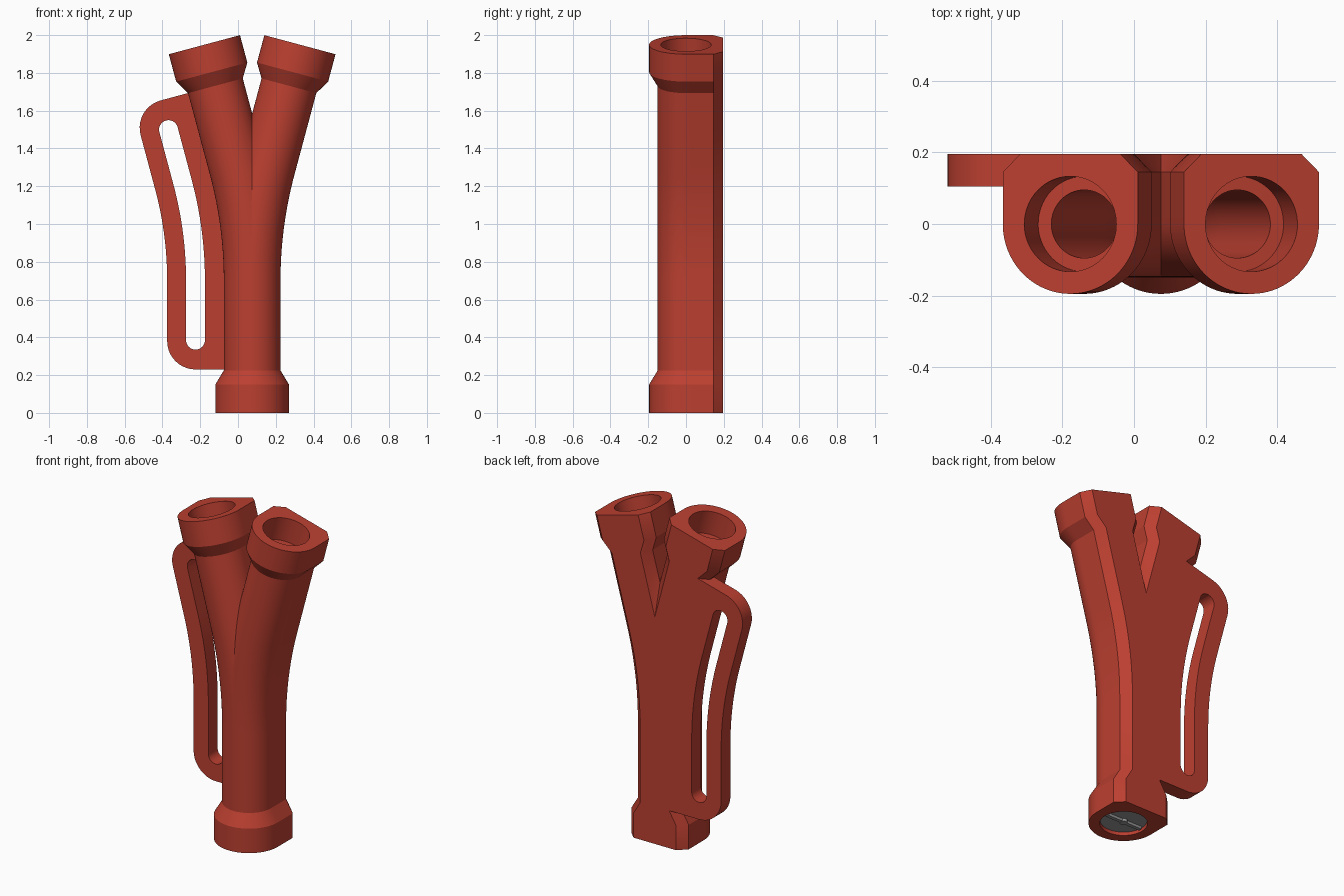
import bpy, bmesh, math

if "Cube" in bpy.data.objects:
    bpy.data.objects.remove(bpy.data.objects["Cube"])

AXIS_X = 0.075            # x of the main tube axis
Z0, R, BEND = 0.70, 2.32, math.radians(15)
ARC = R * BEND
S = 1.979                 # branch length along its centre line
BACK, CHAMFER = 0.195, 0.05
WALL_R, COLLAR_R, BORE_R, SOCKET_R = 0.15, 0.195, 0.095, 0.133


def material(name, rgb):
    m = bpy.data.materials.new(name)
    m.diffuse_color = (*rgb, 1)
    m.use_nodes = True
    m.node_tree.nodes["Principled BSDF"].inputs["Base Color"].default_value = m.diffuse_color
    return m


RED = material("brick red", (0.50, 0.05, 0.03))
GREY = material("metal grey", (0.30, 0.30, 0.30))


def at(s, u):
    """Point at distance s along the bent centre line, u sideways: (x, z)."""
    a = min(max((s - Z0) / R, 0), BEND)
    x, z = R * (1 - math.cos(a)), min(s, Z0) + R * math.sin(a)
    rest = max(s - Z0 - ARC, 0)
    x, z = x + rest * math.sin(a), z + rest * math.cos(a)
    return x + u * math.cos(a), z - u * math.sin(a)


def loft(bm, rings):
    """Skin rings of points, closed in both directions."""
    rows = [[bm.verts.new(p) for p in ring] for ring in rings]
    n = len(rows[0])
    for i, row in enumerate(rows):
        nxt = rows[(i + 1) % len(rows)]
        for j in range(n):
            k = (j + 1) % n
            bm.faces.new((row[j], row[k], nxt[k], nxt[j]))
    bmesh.ops.recalc_face_normals(bm, faces=bm.faces)


def finish(bm, name, mat):
    me = bpy.data.meshes.new(name)
    bm.to_mesh(me)
    bm.free()
    ob = bpy.data.objects.new(name, me)
    bpy.context.collection.objects.link(ob)
    ob.location.x = AXIS_X
    me.materials.append(mat)
    bpy.ops.object.select_all(action='DESELECT')
    ob.select_set(True)
    bpy.context.view_layer.objects.active = ob
    bpy.ops.object.shade_smooth_by_angle(angle=math.radians(30))
    return ob


def split(pts, counts):
    """Polyline through pts with every span divided."""
    out = []
    for (a, b), n in zip(zip(pts, pts[1:]), counts):
        out += [(a[0] + (b[0] - a[0]) * i / n, a[1] + (b[1] - a[1]) * i / n) for i in range(n)]
    return out


def outer_section(r):
    """Round front, straight sides, chamfered flat back."""
    front = [(r * math.cos(t), r * math.sin(t))
             for t in (math.pi + math.pi * i / 40 for i in range(40))]
    c = r - CHAMFER
    y = BACK - CHAMFER
    return front + split([(r, 0), (r, y), (c, BACK), (-c, BACK), (-r, y), (-r, 0)],
                         [6, 3, 12, 3, 6])


ANGLES = [math.atan2(y, x) for x, y in outer_section(WALL_R)]


def ring(s, section):
    return [(at(s, u)[0], y, at(s, u)[1]) for u, y in section]


def bore_section(r):
    return [(r * math.cos(t), r * math.sin(t)) for t in ANGLES]


# Forked tube: one hollow bent branch, cut on the centre plane and mirrored
bends = [Z0 + ARC * i / 20 for i in range(21)]
outside = [(0, COLLAR_R), (0.15, COLLAR_R), (0.225, WALL_R)] + [(s, WALL_R) for s in bends] + \
          [(S - 0.225, WALL_R), (S - 0.15, COLLAR_R), (S, COLLAR_R)]
inside = [(S, SOCKET_R), (S - 0.15, SOCKET_R), (S - 0.15, BORE_R)] + \
         [(s, BORE_R) for s in reversed(bends)] + \
         [(0.15, BORE_R), (0.15, SOCKET_R), (0, SOCKET_R)]
bm = bmesh.new()
loft(bm, [ring(s, outer_section(r)) for s, r in outside] +
     [ring(s, bore_section(r)) for s, r in inside])
bmesh.ops.bisect_plane(bm, geom=bm.verts[:] + bm.edges[:] + bm.faces[:], dist=1e-5,
                       plane_co=(0, 0, 0), plane_no=(1, 0, 0), clear_inner=True)
copy = bmesh.ops.duplicate(bm, geom=bm.verts[:] + bm.edges[:] + bm.faces[:])["geom"]
for v in copy:
    if isinstance(v, bmesh.types.BMVert):
        v.co.x *= -1
bmesh.ops.reverse_faces(bm, faces=[f for f in copy if isinstance(f, bmesh.types.BMFace)])
bmesh.ops.remove_doubles(bm, verts=bm.verts, dist=1e-4)
finish(bm, "forked_tube", RED)


# Side handle: slotted plate following the left branch
def rounded_loop(s0, s1, u0, u1, r_in, r_out):
    corners = [(s0, u0, r_in, 1, 1, 180), (s1, u0, r_in, -1, 1, 270),
               (s1, u1, r_out, -1, -1, 0), (s0, u1, r_out, 1, -1, 90)]
    arcs = [[(s + ds * r + r * math.cos(math.radians(a + 9 * i)),
              u + du * r + r * math.sin(math.radians(a + 9 * i))) for i in range(11)]
            for s, u, r, ds, du, a in corners]
    loop = []
    for i, arc in enumerate(arcs):
        loop += arc[:-1] + split([arc[-1], arcs[(i + 1) % 4][0]], [30 if i % 2 == 0 else 1])
    return [at(s, u) for s, u in loop]


rim = rounded_loop(0.23, S - 0.225, 0.07, 0.45, 0.02, 0.15)
slot = rounded_loop(0.335, S - 0.335, 0.25, 0.35, 0.05, 0.05)
bm = bmesh.new()
loft(bm, [[(-x, y, z) for x, z in loop]
          for loop, y in ((rim, 0.105), (rim, BACK), (slot, BACK), (slot, 0.105))])
finish(bm, "side_handle", RED)


# Metal plug in the bottom socket, with a cross bar and a hub
def cylinder(name, r, z0, z1):
    bm = bmesh.new()
    bmesh.ops.create_cone(bm, cap_ends=True, segments=48, radius1=r, radius2=r, depth=z1 - z0)
    bmesh.ops.translate(bm, verts=bm.verts, vec=(0, 0, (z0 + z1) / 2))
    finish(bm, name, GREY)


cylinder("bottom_plug", 0.131, 0.02, 0.149)
cylinder("plug_hub", 0.022, 0.002, 0.03)
bm = bmesh.new()
bmesh.ops.create_cube(bm, size=1)
bmesh.ops.scale(bm, verts=bm.verts, vec=(0.24, 0.022, 0.02))
bmesh.ops.translate(bm, verts=bm.verts, vec=(0, 0, 0.014))
finish(bm, "plug_bar", GREY)
